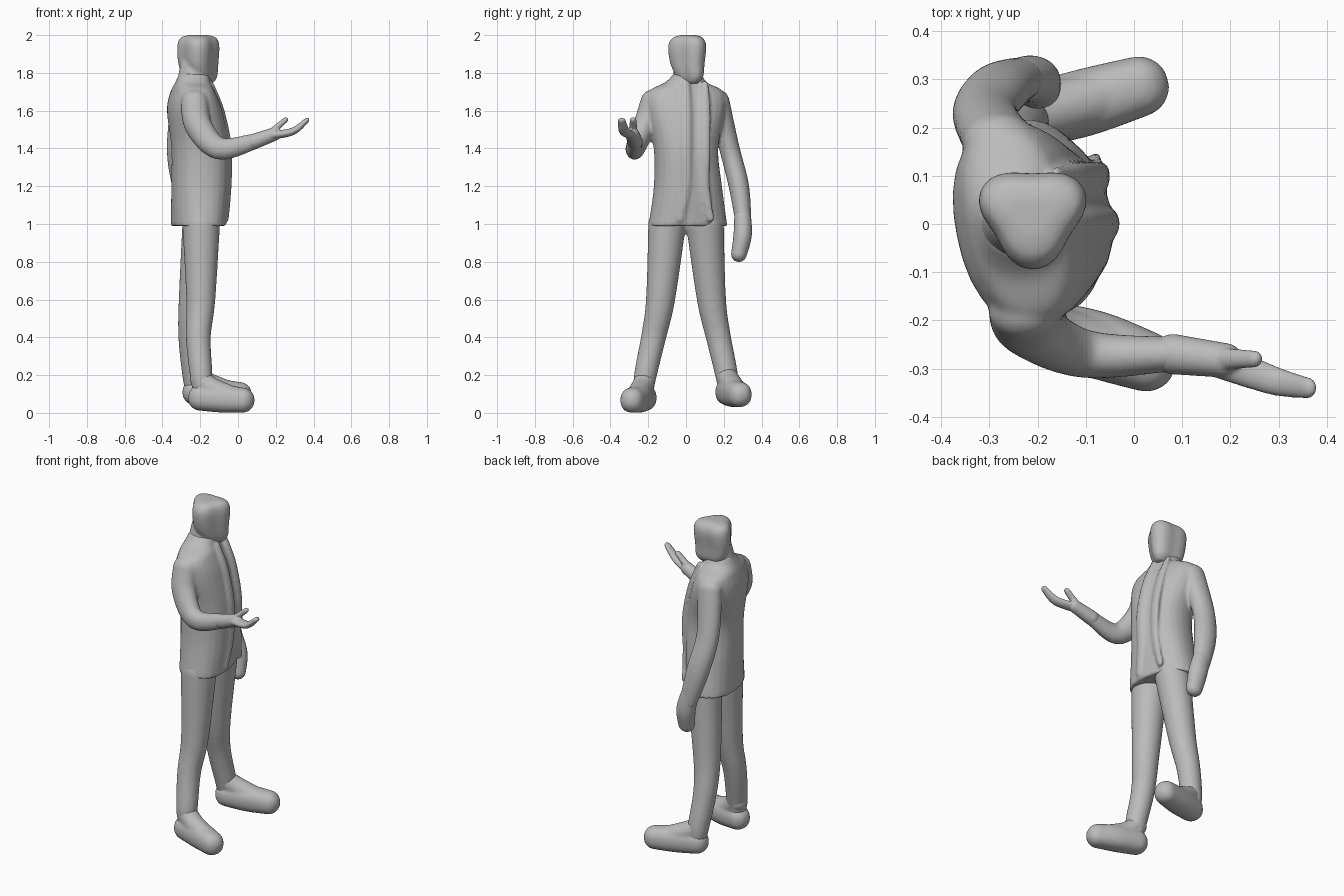
import bpy, bmesh
from math import sin, cos, pi
from mathutils import Vector

cube = bpy.data.objects.get("Cube")
if cube:
    bpy.data.objects.remove(cube, do_unlink=True)

grey = bpy.data.materials.new("plain grey")
grey.use_nodes = True
colour = (0.5, 0.5, 0.5, 1)
grey.diffuse_color = colour
grey.node_tree.nodes["Principled BSDF"].inputs["Base Color"].default_value = colour

SIDES = 28
STEPS = 6
UP = Vector((0, 0, 1))


def smooth_path(stations):
    """Run a smooth curve through the stations, radii included."""
    points = [Vector(s) for s in stations]
    count = len(points)
    tangents = [(points[min(i + 1, count - 1)] - points[max(i - 1, 0)]) / 2 for i in range(count)]
    result = []
    for i in range(count - 1):
        for step in range(STEPS):
            t = step / STEPS
            ease = t * t * (3 - 2 * t)
            result.append(points[i].lerp(points[i + 1], ease)
                          + tangents[i] * t * (1 - t) ** 2
                          - tangents[i + 1] * t * t * (1 - t))
    return result + [points[-1]]


def skin(bm, rings):
    """Join matching rings with quads and close both ends."""
    loops = [[bm.verts.new(point) for point in ring] for ring in rings]
    for low, high in zip(loops, loops[1:]):
        for k in range(SIDES):
            n = (k + 1) % SIDES
            bm.faces.new((low[k], low[n], high[n], high[k]))
    bm.faces.new(loops[0])
    bm.faces.new(loops[-1])


def section(centre, side, other, square=2, corners=0):
    """Outline round a centre, squared off or three-cornered if asked."""
    ring = []
    for k in range(SIDES):
        a = 2 * pi * k / SIDES
        r = (abs(cos(a)) ** square + abs(sin(a)) ** square) ** (-1 / square)
        r *= 1 - corners * cos(3 * a)
        ring.append(centre + side * cos(a) * r + other * sin(a) * r)
    return ring


def limb(bm, stations, depth=1, square=2):
    """Round-ended tube; each station is x, y, z, radius."""
    path = smooth_path(stations)
    last = len(path) - 1
    rings = []
    for i, station in enumerate(path):
        centre, radius = station.xyz, station.w
        along = (path[min(i + 1, last)].xyz - path[max(i - 1, 0)].xyz).normalized()
        side = Vector((0, 1, 0))
        side = (side - along * side.dot(along)).normalized()
        other = side.cross(along) * depth
        # Dome angles: the first and last stations grow half a ball
        domes = [0]
        if i == 0:
            domes = [-pi / 2 * d / STEPS for d in range(STEPS - 1, -1, -1)]
        elif i == last:
            domes = [pi / 2 * d / STEPS for d in range(STEPS)]
        for a in domes:
            r = radius * cos(a)
            rings.append(section(centre + along * radius * sin(a), side * r, other * r, square))
    skin(bm, rings)


def stack(bm, levels, yaw=0, **shape):
    """Body of level outlines; each level is x, y, z, half width, half depth."""
    side = Vector((-sin(yaw), cos(yaw), 0))
    other = side.cross(UP)
    skin(bm, [section(Vector(s[:3]), side * s[3], other * s[4], **shape)
              for s in smooth_path(levels)])


def finish(bm, name, fuse):
    """Turn the mesh into an object whose lofts are fused into a single skin."""
    bmesh.ops.recalc_face_normals(bm, faces=bm.faces)
    mesh = bpy.data.meshes.new(name)
    bm.to_mesh(mesh)
    bm.free()
    mesh.materials.append(grey)
    part = bpy.data.objects.new(name, mesh)
    bpy.context.collection.objects.link(part)
    remesh = part.modifiers.new("fuse", 'REMESH')
    remesh.mode = 'VOXEL'
    remesh.voxel_size = fuse
    remesh.use_smooth_shade = True
    soften = part.modifiers.new("soften", 'SMOOTH')
    soften.iterations = STEPS


# Jacket: body from hem to collar, turned slightly to its left
bm = bmesh.new()
stack(bm, [(-.21, 0.01, .99, .21, .14),
           (-.2, 0.01, 1.2, .18, .15),
           (-.2, 0, 1.4, .17, .15),
           (-.23, 0, 1.6, .21, .14),
           (-.24, 0, 1.7, .2, .11),
           (-.24, 0, 1.75, .11, .09),
           (-.23, 0.01, 1.8, .07, .08)], yaw=.2, square=2.3)
# Sleeves: right one bent forward, left one hanging
limb(bm, [(-.23, -.18, 1.65, .06), (-.21, -.22, 1.52, .06),
          (-.1, -.27, 1.4, .05), (.08, -.27, 1.435, .036)], depth=1.2)
limb(bm, [(-.28, .17, 1.65, .06), (-.31, .23, 1.4, .054),
          (-.28, .28, 1.2, .054), (-.23, .305, 1, .042)], depth=1.25)
# Lapel edges either side of the opening, wider apart at the hem
for side in (-1, 1):
    y = .05 + side * .05
    x = -.01 * side
    limb(bm, [(x - .15, y, 1.74, .02), (x - .1, y, 1.6, .03),
              (x - .06, y, 1.4, .03), (x - .06, y, 1.2, .026),
              (x - .07, y + side * .03, 1.03, .02)], depth=.6)
finish(bm, "jacket", .009)

# Trousers: mirrored legs, the left knee set further back
bm = bmesh.new()
for side in (-1, 1):
    back = side * .02
    limb(bm, [(-.195, side * .1, 1, .1),
              (-.217 - back, side * .135, .6, .077),
              (-.23 - back, side * .172, .4, .066),
              (-.215 - back, side * .215, .2, .06),
              (-.21 - back, side * .22, .12, .05)])
finish(bm, "trousers", .01)

# Shoes: toes turned out, instep sloping up to the ankle, left one lifted
for name, side, lift, back in (("right_shoe", -1, 0, 0), ("left_shoe", 1, .03, .03)):
    bm = bmesh.new()
    limb(bm, [(-.2 - back, side * .22, .08 + lift, .065),
              (-.08 - back, side * .25, .075 + lift, .07),
              (.025 - back / 2, side * .285, .067 + lift, .063)], depth=1.05, square=2.3)
    limb(bm, [(-.2 - back, side * .215, .18 + lift / 2, .056),
              (-.14 - back, side * .235, .13 + lift, .058),
              (-.05 - back, side * .26, .09 + lift, .06)])
    finish(bm, name, .008)

# Right hand: wrist, upturned fingers and raised thumb
bm = bmesh.new()
limb(bm, [(.08, -.27, 1.435, .042), (.19, -.283, 1.475, .036)])
limb(bm, [(.18, -.285, 1.47, .036), (.29, -.325, 1.49, .03), (.36, -.34, 1.545, .022)], depth=.65)
limb(bm, [(.17, -.28, 1.48, .024), (.25, -.28, 1.55, .018)], depth=.8)
finish(bm, "right_hand", .005)

# Left hand hanging by the thigh
bm = bmesh.new()
limb(bm, [(-.235, .3, 1.04, .045), (-.21, .3, .94, .049), (-.2, .28, .84, .042)], depth=1.15)
finish(bm, "left_hand", .007)

# Head: rounded three-cornered outline widening from chin to crown, on a neck
bm = bmesh.new()
stack(bm, [(-.19, .03, 1.745, .04, .055),
           (-.2, .03, 1.78, .07, .085),
           (-.21, .02, 1.85, .09, .1),
           (-.21, .02, 1.94, .1, .105),
           (-.21, .02, 1.985, .08, .09),
           (-.21, .02, 2, .04, .05)], corners=.15)
limb(bm, [(-.24, 0, 1.72, .08), (-.23, .01, 1.83, .07)], depth=1.1)
finish(bm, "head", .007)
